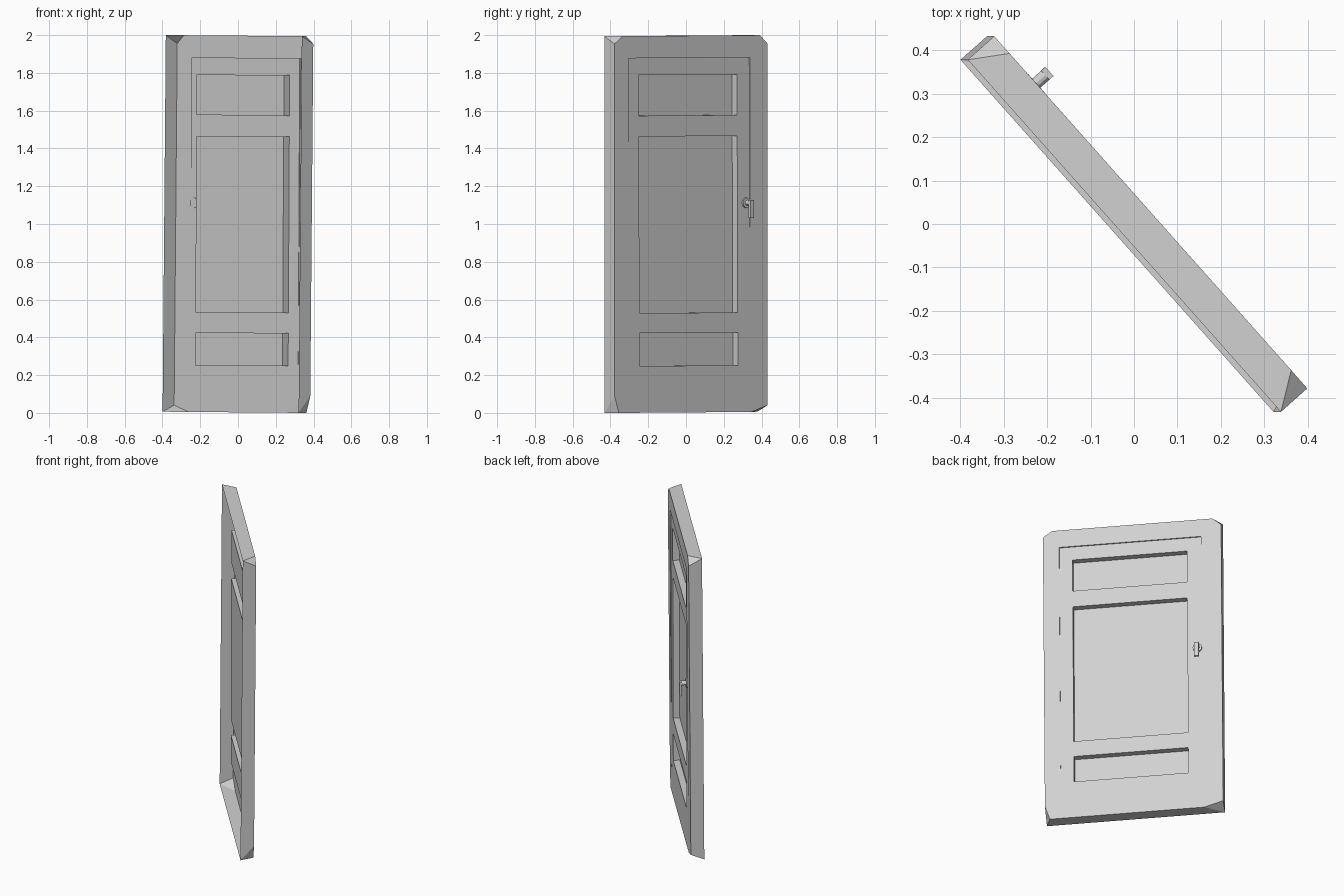
import bpy, bmesh, math
from mathutils import Matrix

cube = bpy.data.objects.get("Cube")
if cube:
    bpy.data.objects.remove(cube, do_unlink=True)

# One plain grey for everything
grey = bpy.data.materials.new("plain_grey")
grey.use_nodes = True
colour = (0.64, 0.64, 0.64, 1)
grey.diffuse_color = colour
grey.node_tree.nodes["Principled BSDF"].inputs["Base Color"].default_value = colour

# Door space: x along the width, y towards the handle side, z up.
# The finished door is swung about z and leans very slightly.
PLACE = (Matrix.Translation((0, 0, 1)) @ Matrix.Rotation(0.0085, 4, 'Y')
         @ Matrix.Rotation(math.radians(-48.36), 4, 'Z')
         @ Matrix.Translation((0, 0, -1)))

W, BOTTOM, TOP = 0.542, 0.003, 1.997
FRONT, BACK = -0.041, 0.0405
LEAF_X = [-0.419, -0.332, 0.364, 0.444]
LEAF_Z = [0.16, 0.25, 0.425, 0.53, 1.465, 1.575, 1.79, 1.88]
PANEL_DEPTH, STEP = 0.04, 0.008


def finish(name, bm):
    mesh = bpy.data.meshes.new(name)
    bm.to_mesh(mesh)
    bm.free()
    mesh.materials.append(grey)
    obj = bpy.data.objects.new(name, mesh)
    bpy.context.collection.objects.link(obj)
    obj.matrix_world = PLACE
    return obj


def make_frame():
    """Thin open tray: square front rim, clipped corners at the back."""
    bm = bmesh.new()
    # side, height, clip along width, clip along height
    corners = [(-1, BOTTOM, 0.115, 0.035), (1, BOTTOM, 0.03, 0.09),
               (1, TOP, 0.056, 0.04), (-1, TOP, 0.053, 0.045)]
    rim, along, up, opening = [], [], [], []
    for side, z, cx, cz in corners:
        inward = 1 if z == BOTTOM else -1
        rim.append(bm.verts.new((side * W, FRONT, z)))
        along.append(bm.verts.new((side * (W - cx), BACK, z)))
        up.append(bm.verts.new((side * W, BACK, z + inward * cz)))
        opening.append(bm.verts.new((LEAF_X[0 if side < 0 else -1], BACK,
                                     LEAF_Z[0 if inward > 0 else -1])))
    for i in range(4):
        j = (i + 1) % 4
        edge = along if i % 2 == 0 else up
        bm.faces.new((rim[i], rim[j], edge[j], edge[i]))
        bm.faces.new((edge[i], edge[j], opening[j], opening[i]))
        bm.faces.new((rim[i], along[i], up[i]))
        bm.faces.new((opening[i], along[i], up[i]))
    bmesh.ops.recalc_face_normals(bm, faces=bm.faces)
    return finish("door_frame", bm)


def make_leaf():
    """Pressed sheet with three sunken panels, sloping gently inwards."""
    bm = bmesh.new()

    def depth(z):
        return BACK - STEP * (z - LEAF_Z[0]) / (LEAF_Z[-1] - LEAF_Z[0])

    grid = [[bm.verts.new((x, depth(z), z)) for x in LEAF_X] for z in LEAF_Z]
    panels = []
    for r in range(len(LEAF_Z) - 1):
        for c in range(len(LEAF_X) - 1):
            face = bm.faces.new((grid[r][c], grid[r + 1][c],
                                 grid[r + 1][c + 1], grid[r][c + 1]))
            if c == 1 and r % 2 == 1:
                panels.append(face)
    # Sunken panels
    for face in panels:
        new = bmesh.ops.extrude_face_region(bm, geom=[face])["geom"]
        verts = [v for v in new if isinstance(v, bmesh.types.BMVert)]
        bmesh.ops.translate(bm, verts=verts, vec=(0, -PANEL_DEPTH, 0))
    bmesh.ops.delete(bm, geom=[f for f in panels if f.is_valid], context='FACES_ONLY')
    # Step up to the frame on both sides and the top
    left, right = [row[0] for row in grid], [row[-1] for row in grid]
    tops = [bm.verts.new((v.co.x, BACK, v.co.z)) for v in (left[-1], right[-1])]
    bm.faces.new(left + [tops[0]])
    bm.faces.new(right + [tops[1]])
    bm.faces.new([tops[0]] + grid[-1] + [tops[1]])
    bmesh.ops.recalc_face_normals(bm, faces=bm.faces)
    if sum(f.normal.y * f.calc_area() for f in bm.faces) < 0:
        bmesh.ops.reverse_faces(bm, faces=bm.faces)
    return finish("door_leaf", bm)


def make_disc(name, x, z, radius, near, far):
    bm = bmesh.new()
    m = (Matrix.Translation((x, (near + far) / 2, z))
         @ Matrix.Rotation(math.pi / 2, 4, 'X'))
    bmesh.ops.create_cone(bm, cap_ends=True, segments=12, radius1=radius,
                          radius2=radius, depth=far - near, matrix=m)
    return finish(name, bm)


make_frame()
make_leaf()

# Handle: rose, spindle and a lever hanging down
HX, HZ = -0.392, 1.11
make_disc("handle_rose", HX, HZ, 0.028, BACK - 0.008, BACK + 0.006)
make_disc("handle_spindle", HX, HZ, 0.014, BACK, BACK + 0.04)
lever = bmesh.new()
bmesh.ops.create_cube(lever, size=1, matrix=Matrix.Translation((HX, BACK + 0.04, HZ - 0.033))
                      @ Matrix.Diagonal((0.028, 0.013, 0.095, 1)))
finish("handle_lever", lever)
